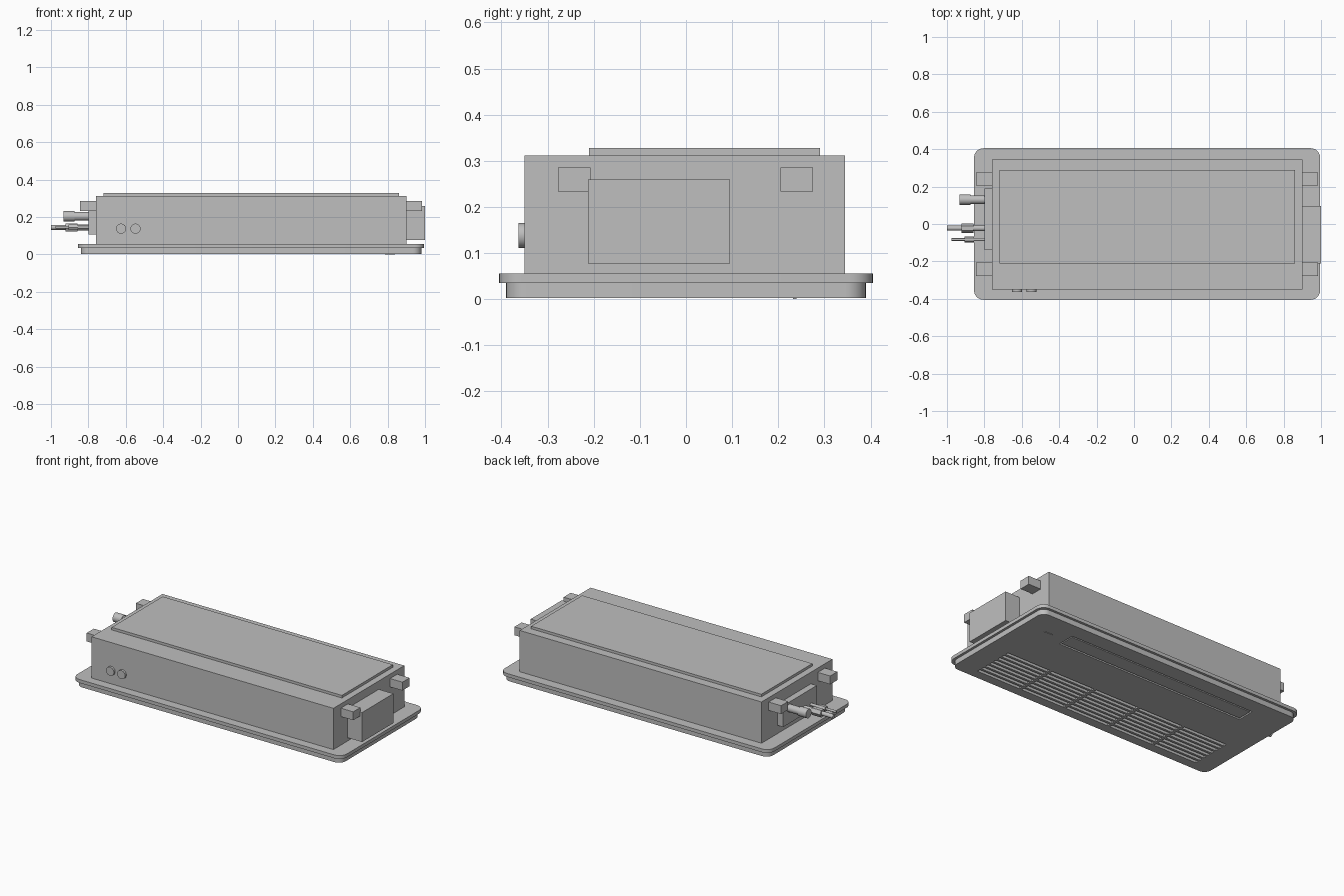
import bpy
import bmesh
import math
from mathutils import Matrix, Vector

cube = bpy.data.objects.get("Cube")
if cube:
    bpy.data.objects.remove(cube, do_unlink=True)

# Single painted-metal grey
grey = bpy.data.materials.new("light_grey")
grey.use_nodes = True
shade = (0.52, 0.52, 0.52, 1)
grey.diffuse_color = shade
grey.node_tree.nodes["Principled BSDF"].inputs["Base Color"].default_value = shade


def finish(name, bm, smooth=False):
    mesh = bpy.data.meshes.new(name)
    bm.to_mesh(mesh)
    bm.free()
    obj = bpy.data.objects.new(name, mesh)
    bpy.context.collection.objects.link(obj)
    mesh.materials.append(grey)
    if smooth:
        bpy.ops.object.select_all(action='DESELECT')
        obj.select_set(True)
        bpy.context.view_layer.objects.active = obj
        bpy.ops.object.shade_smooth_by_angle(angle=math.radians(35))
    return obj


def add_box(bm, x, y, z):
    """Add a box given its (min, max) range on each axis."""
    mid = Vector([sum(r) / 2 for r in (x, y, z)])
    size = [r[1] - r[0] for r in (x, y, z)]
    bmesh.ops.create_cube(bm, size=1, matrix=Matrix.Translation(mid) @ Matrix.Diagonal((*size, 1)))


def box(name, x, y, z):
    bm = bmesh.new()
    add_box(bm, x, y, z)
    return finish(name, bm)


def slab(name, x, y, z, radius):
    """Flat panel with rounded vertical corners."""
    bm = bmesh.new()
    add_box(bm, x, y, z)
    upright = [e for e in bm.edges if abs(e.verts[0].co.z - e.verts[1].co.z) > 0.001]
    bmesh.ops.bevel(bm, geom=upright, offset=radius, segments=8, profile=0.5, affect='EDGES')
    return finish(name, bm, smooth=True)


def rod(name, axis, centre, sections, sides=24):
    """Stacked cylinders along X or Y; each section is (start, end, radius)."""
    bm = bmesh.new()
    turn = Matrix.Rotation(math.pi / 2, 4, 'Y' if axis == 0 else 'X')
    for start, end, radius in sections:
        pos = Vector(centre)
        pos[axis] = (start + end) / 2
        bmesh.ops.create_cone(bm, cap_ends=True, segments=sides, radius1=radius, radius2=radius,
                              depth=end - start, matrix=Matrix.Translation(pos) @ turn)
    return finish(name, bm, smooth=sides > 8)


# Main casing and raised lid
box("casing", (-0.76, 0.90), (-0.35, 0.345), (0.05, 0.312))
box("top_lid", (-0.72, 0.86), (-0.21, 0.29), (0.312, 0.328))

# Ceiling panel: wide rim and lower face
slab("panel_rim", (-0.855, 0.995), (-0.405, 0.405), (0.035, 0.056), 0.05)
face = slab("panel_face", (-0.84, 0.98), (-0.39, 0.39), (0.003, 0.036), 0.045)

# Intake louvre slots and outlet recess cut into the face
bm = bmesh.new()
SECTIONS, SLOTS = 5, 8
gx0, gx1, gy0, gy1 = -0.73, 0.85, -0.34, -0.065
wide, pitch = (gx1 - gx0) / SECTIONS, (gy1 - gy0) / SLOTS
for i in range(SECTIONS):
    for j in range(SLOTS):
        x, y = gx0 + i * wide, gy0 + j * pitch
        add_box(bm, (x + 0.008, x + wide - 0.008), (y + 0.007, y + pitch - 0.007), (-0.02, 0.028))
add_box(bm, (-0.60, 0.69), (0.185, 0.295), (-0.02, 0.028))
cutter = finish("slot_cutter", bm)
cutter.hide_render = True
cutter.hide_viewport = True
cut = face.modifiers.new("slots", 'BOOLEAN')
cut.operation = 'DIFFERENCE'
cut.solver = 'EXACT'
cut.object = cutter

# Outlet flap sitting in its recess, and the status bar
box("outlet_flap", (-0.592, 0.682), (0.195, 0.285), (0.004, 0.029))
box("status_bar", (0.785, 0.84), (0.232, 0.24), (0, 0.004))

# Hanging brackets at the four corners
for side, xs in (("left", (0.90, 0.985)), ("right", (-0.845, -0.76))):
    box(side + "_front_bracket", xs, (-0.277, -0.207), (0.233, 0.285))
    box(side + "_back_bracket", xs, (0.205, 0.275), (0.233, 0.285))

# Control box and pipe connection plate
box("control_box", (0.90, 1.0), (-0.212, 0.095), (0.077, 0.26))
box("pipe_plate", (-0.80, -0.76), (-0.14, 0.19), (0.108, 0.24))

# Drain spout and refrigerant pipes with hexagonal nuts
rod("drain_spout", 0, (0, 0.13, 0.204), [(-0.933, -0.874, 0.028), (-0.874, -0.79, 0.023)])
for name, y, tip, r, nut in (("large", -0.022, -1.0, 0.013, (-0.922, -0.858, 0.025)),
                             ("small", -0.083, -0.975, 0.007, (-0.905, -0.855, 0.017))):
    rod(name + "_pipe", 0, (0, y, 0.145), [(tip, -0.79, r)], 16)
    rod(name + "_pipe_nut", 0, (0, y, 0.145), [nut], 6)
    rod(name + "_pipe_collar", 0, (0, y, 0.145), [(nut[1], -0.79, r * 1.25)], 16)

# Round cable ports on the front
for name, x in (("outer", -0.625), ("inner", -0.548)):
    rod(name + "_cable_port", 1, (x, 0, 0.138), [(-0.363, -0.345, 0.027)])
